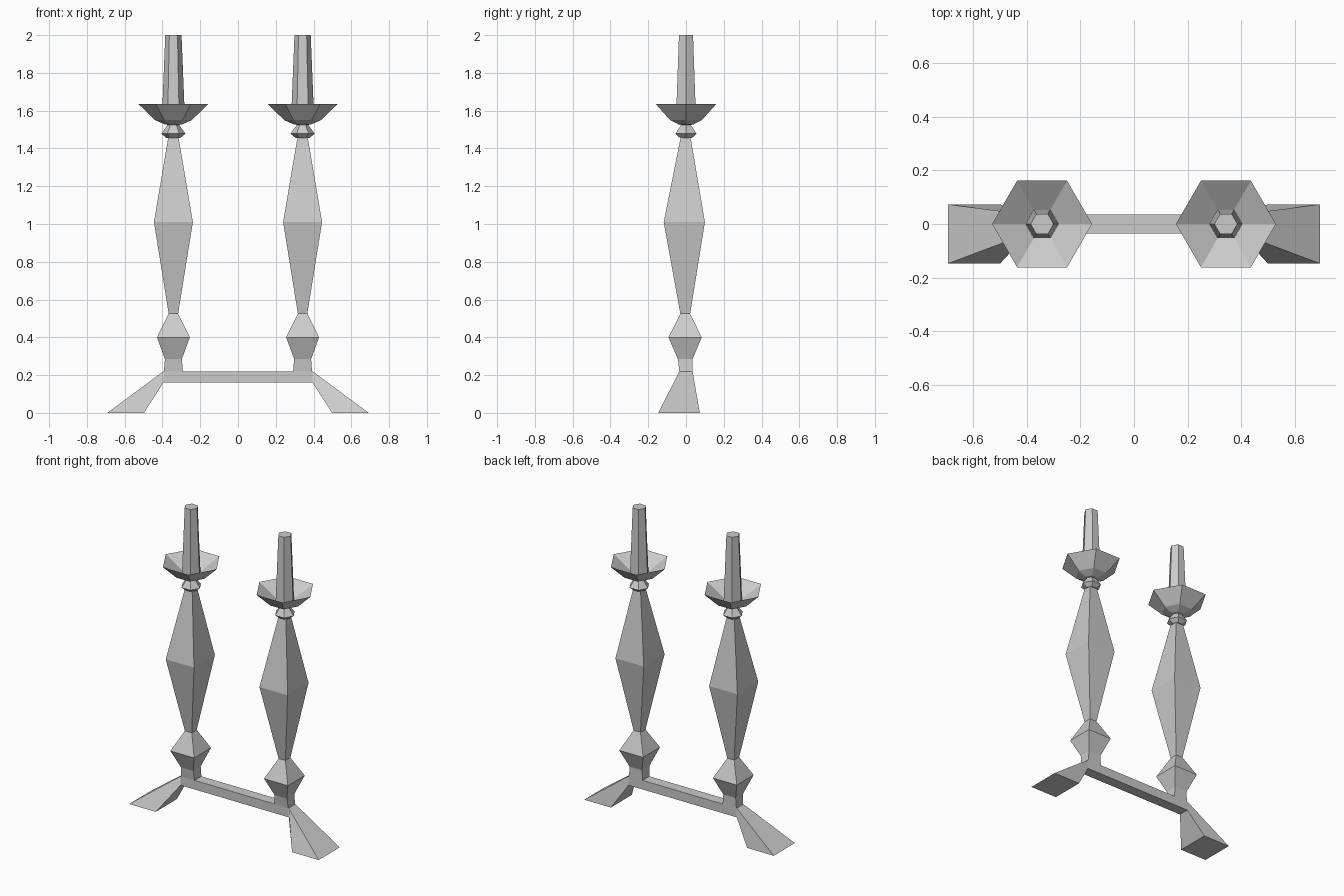
import bpy
import bmesh
from math import sin, cos, pi

if "Cube" in bpy.data.objects:
    bpy.data.objects.remove(bpy.data.objects["Cube"])

CX = 0.342  # distance of each column from the middle


def rect(cx, cy, z, hx, hy):
    """Axis-aligned rectangle cross-section."""
    return [(cx + sx * hx, cy + sy * hy, z)
            for sx, sy in ((1, -1), (1, 1), (-1, 1), (-1, -1))]


def hexagon(z, r):
    """Hexagon cross-section with corners pointing along x."""
    return [(CX + r * cos(i * pi / 3), r * sin(i * pi / 3), z) for i in range(6)]


def loft(name, rings, mirror=True, cap_start=True, cap_end=True):
    """Skin flat faces between successive cross-sections."""
    bm = bmesh.new()
    loops = [[bm.verts.new(p) for p in ring] for ring in rings]
    n = len(loops[0])
    for a, b in zip(loops, loops[1:]):
        for i in range(n):
            j = (i + 1) % n
            bm.faces.new((a[i], a[j], b[j], b[i]))
    if cap_start:
        bm.faces.new(loops[0][::-1])
    if cap_end:
        bm.faces.new(loops[-1])
    bmesh.ops.recalc_face_normals(bm, faces=bm.faces)
    mesh = bpy.data.meshes.new(name)
    bm.to_mesh(mesh)
    bm.free()
    obj = bpy.data.objects.new(name, mesh)
    bpy.context.collection.objects.link(obj)
    if mirror:
        obj.modifiers.new("Mirror", 'MIRROR')
    return obj


# Crossbar, open at the ends where the feet continue it
BAR_END = 0.395


def bar_section(x):
    return [(x, -0.035, 0.16), (x, 0.035, 0.16), (x, 0.035, 0.22), (x, -0.035, 0.22)]


loft("crossbar", [bar_section(-BAR_END), bar_section(BAR_END)],
     mirror=False, cap_start=False, cap_end=False)

# Splayed feet: bar end flaring down to a rectangular sole
sole = [(0.498, -0.147, 0), (0.498, 0.073, 0), (0.692, 0.073, 0), (0.692, -0.147, 0)]
loft("foot", [bar_section(BAR_END), sole], cap_start=False)

# Square baluster columns: z, half width x, half depth y, y centre
profile = [(0.22, 0.05, 0.035, 0), (0.285, 0.045, 0.039, -0.004),
           (0.40, 0.087, 0.088, -0.005), (0.525, 0.025, 0.026, -0.004),
           (1.01, 0.103, 0.109, -0.009), (1.46, 0.027, 0.026, -0.002)]
loft("column", [rect(CX, cy, z, hx, hy) for z, hx, hy, cy in profile],
     cap_start=False, cap_end=False)

# Hexagonal collar and hollow drip pan
pan = [(1.455, 0.036), (1.478, 0.064), (1.525, 0.03), (1.527, 0.045),
       (1.55, 0.097), (1.636, 0.186), (1.56, 0.061)]
loft("drip_pan", [hexagon(z, r) for z, r in pan], cap_end=False)

# Tapered candles
loft("candle", [hexagon(1.56, 0.061), hexagon(2.0, 0.043)], cap_start=False)
